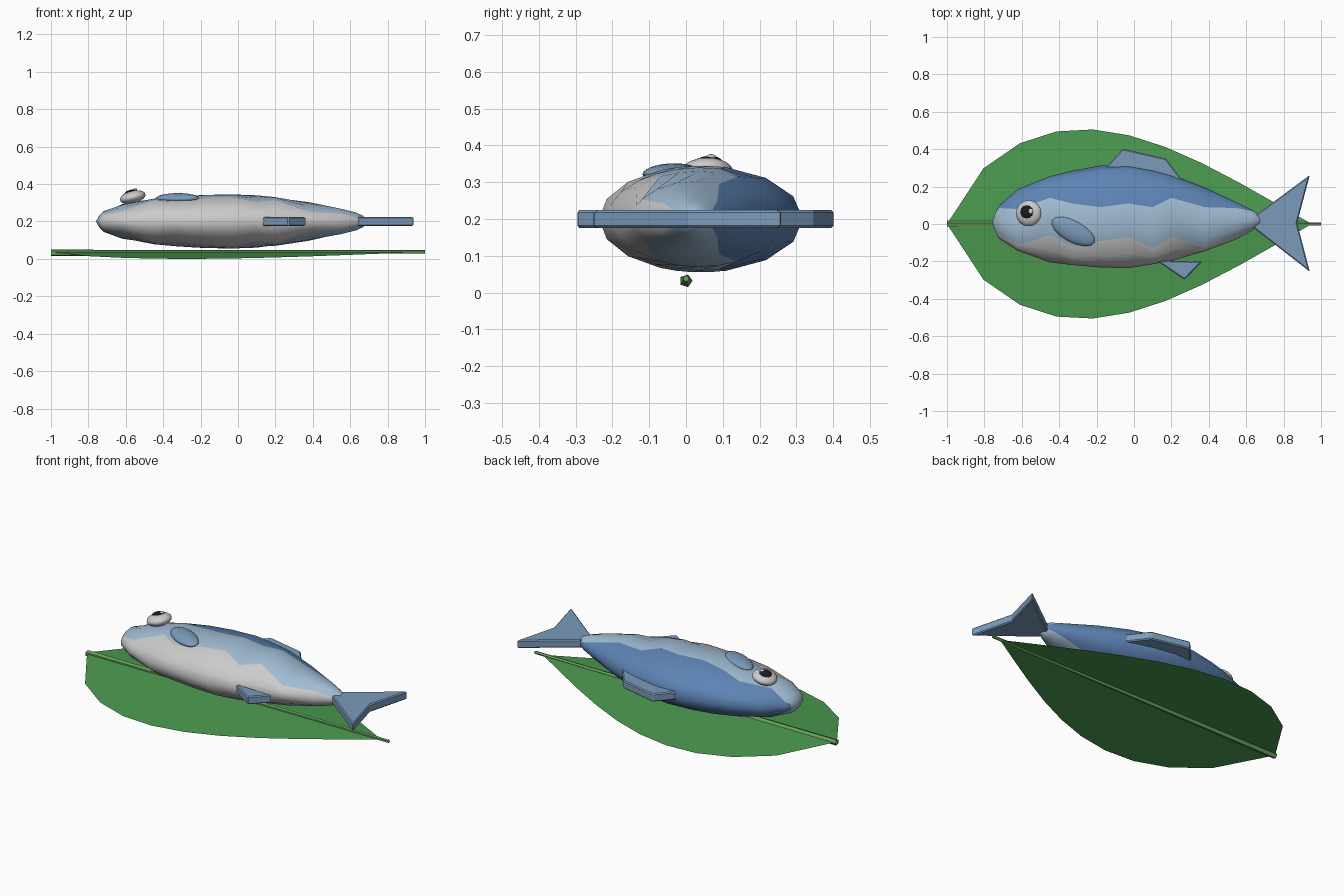
import bpy, bmesh, math
from mathutils import Euler

if "Cube" in bpy.data.objects:
    bpy.data.objects.remove(bpy.data.objects["Cube"])


def material(name, rgb):
    m = bpy.data.materials.new(name)
    m.diffuse_color = (*rgb, 1)
    m.use_nodes = True
    m.node_tree.nodes["Principled BSDF"].inputs["Base Color"].default_value = m.diffuse_color
    return m


LEAF = material("leaf_green", (0.07, 0.32, 0.08))
STEM = material("stem_green", (0.14, 0.38, 0.11))
BACK = material("back_blue", (0.11, 0.23, 0.46))
SIDE = material("side_blue", (0.36, 0.51, 0.66))
BELLY = material("belly_white", (0.8, 0.8, 0.8))
FIN = material("fin_blue", (0.20, 0.33, 0.50))
BLACK = material("pupil_black", (0.01, 0.01, 0.015))
WHITE = material("highlight_white", (1, 1, 1))


def make(name, bm, mats, smooth=None):
    me = bpy.data.meshes.new(name)
    bm.to_mesh(me)
    bm.free()
    for m in mats:
        me.materials.append(m)
    ob = bpy.data.objects.new(name, me)
    bpy.context.collection.objects.link(ob)
    if smooth:
        bpy.ops.object.select_all(action='DESELECT')
        ob.select_set(True)
        bpy.context.view_layer.objects.active = ob
        bpy.ops.object.shade_smooth_by_angle(angle=math.radians(smooth))
    return ob


# Leaf: a thin sheet, both halves sloping down from the midrib
bm = bmesh.new()
N, SLOPE, RIDGE = 10, 0.07, 0.0355
mid = [bm.verts.new((-1 + 1.95 * i / N, 0, RIDGE)) for i in range(N + 1)]
for s in (1, -1):
    edge = [mid[0]]
    for i in range(1, N):
        w = 0.507 * math.sin(math.pi * (i / N) ** 0.7)
        edge.append(bm.verts.new((mid[i].co.x, s * w, RIDGE - SLOPE * w)))
    edge.append(mid[N])
    for i in range(N):
        loop = [mid[i], mid[i + 1], edge[i + 1], edge[i]]
        loop = list(dict.fromkeys(loop))
        bm.faces.new(loop if s > 0 else loop[::-1])
make("leaf", bm, [LEAF])

# Midrib: tapering five-sided stem
bm = bmesh.new()
ends = []
for x, z, r in ((-1, 0.032, 0.018), (1, 0.038, 0.009)):
    ends.append([bm.verts.new((x, r * math.cos(a), z + r * math.sin(a)))
                 for a in (2 * math.pi * k / 5 for k in range(5))])
for k in range(5):
    j = (k + 1) % 5
    bm.faces.new((ends[0][k], ends[0][j], ends[1][j], ends[1][k]))
for e in ends:
    bm.faces.new(e)
bmesh.ops.recalc_face_normals(bm, faces=bm.faces)
make("leaf_stem", bm, [STEM])

# Fish body: rings of x, y centre, y radius, z radius, upper and lower colour border
rings = [(-0.74, 0.010, 0.055, 0.033, 0.06, -0.06),
         (-0.72, 0.010, 0.090, 0.055, 0.085, -0.06),
         (-0.62, 0.022, 0.165, 0.092, 0.08, -0.11),
         (-0.45, 0.025, 0.230, 0.122, 0.14, -0.06),
         (-0.33, 0.033, 0.252, 0.133, 0.11, -0.12),
         (-0.18, 0.040, 0.272, 0.142, 0.09, -0.09),
         (-0.03, 0.041, 0.277, 0.145, 0.11, -0.07),
         (0.10, 0.040, 0.255, 0.140, 0.09, -0.13),
         (0.20, 0.034, 0.231, 0.130, 0.14, -0.07),
         (0.38, 0.025, 0.170, 0.103, 0.09, -0.12),
         (0.55, 0.017, 0.098, 0.068, 0.085, -0.06),
         (0.63, 0.020, 0.056, 0.048, 0.07, -0.03),
         (0.67, 0.020, 0.030, 0.030, 0.05, -0.01)]
ZC, PARTS = 0.2, (3, 4, 3)
bands = [i for i, n in enumerate(PARTS) for _ in range(n)]
bands += bands[::-1]
bm = bmesh.new()
rows = []
for x, yc, ry, rz, b1, b2 in rings:
    stops = [0] + [math.acos(max(-0.93, min(0.93, (b - yc) / ry))) for b in (b1, b2)] + [math.pi]
    ang = [stops[i] + (stops[i + 1] - stops[i]) * k / n
           for i, n in enumerate(PARTS) for k in range(n)]
    ang += [math.pi] + [2 * math.pi - a for a in ang[:0:-1]]
    rows.append([bm.verts.new((x, yc + ry * math.cos(a), ZC + rz * math.sin(a))) for a in ang])
S = len(bands)
for a, b in zip(rows, rows[1:]):
    for k in range(S):
        j = (k + 1) % S
        bm.faces.new((a[k], a[j], b[j], b[k])).material_index = bands[k]
for row, x, y in ((rows[0], -0.76, 0.01), (rows[-1], 0.69, 0.02)):
    tip = bm.verts.new((x, y, ZC))
    for k in range(S):
        bm.faces.new((row[k], row[(k + 1) % S], tip)).material_index = 1
bmesh.ops.recalc_face_normals(bm, faces=bm.faces)
make("fish_body", bm, [BACK, SIDE, BELLY], 60)


# Flat fins: extruded outlines with bevelled rims
def flat_fin(name, pts):
    bm = bmesh.new()
    f = bm.faces.new([bm.verts.new((x, y, ZC - 0.024)) for x, y in pts])
    ext = bmesh.ops.extrude_face_region(bm, geom=[f])
    for v in ext["geom"]:
        if isinstance(v, bmesh.types.BMVert):
            v.co.z += 0.048
    bmesh.ops.recalc_face_normals(bm, faces=bm.faces)
    ob = make(name, bm, [FIN])
    mod = ob.modifiers.new("rim", 'BEVEL')
    mod.width, mod.segments = 0.006, 1
    return ob


flat_fin("tail_fin", [(0.60, 0.01), (0.94, 0.262), (0.872, 0.005), (0.94, -0.255)])
flat_fin("dorsal_fin", [(-0.17, 0.28), (-0.06, 0.402), (0.17, 0.35), (0.27, 0.22)])
flat_fin("anal_fin", [(0.12, -0.195), (0.27, -0.298), (0.365, -0.2)])


# Rounded details: flattened spheres
def ellipsoid(name, loc, size, rot, mat, segs=16):
    bm = bmesh.new()
    bmesh.ops.create_uvsphere(bm, u_segments=segs, v_segments=segs // 2 + 2, radius=1)
    ob = make(name, bm, [mat] if mat else [], 60)
    ob.location, ob.scale = loc, size
    ob.rotation_euler = Euler([math.radians(a) for a in rot])


ellipsoid("side_fin", (-0.325, -0.04, 0.325), (0.128, 0.058, 0.026), (6, 0, -28), FIN)
ellipsoid("eye", (-0.563, 0.058, 0.33), (0.07, 0.07, 0.034), (0, -14, 0), None)
ellipsoid("pupil", (-0.572, 0.064, 0.354), (0.037, 0.037, 0.016), (0, -14, 0), BLACK, 12)
ellipsoid("eye_highlight", (-0.553, 0.068, 0.368), (0.015, 0.015, 0.008), (0, -14, 0), WHITE, 8)
